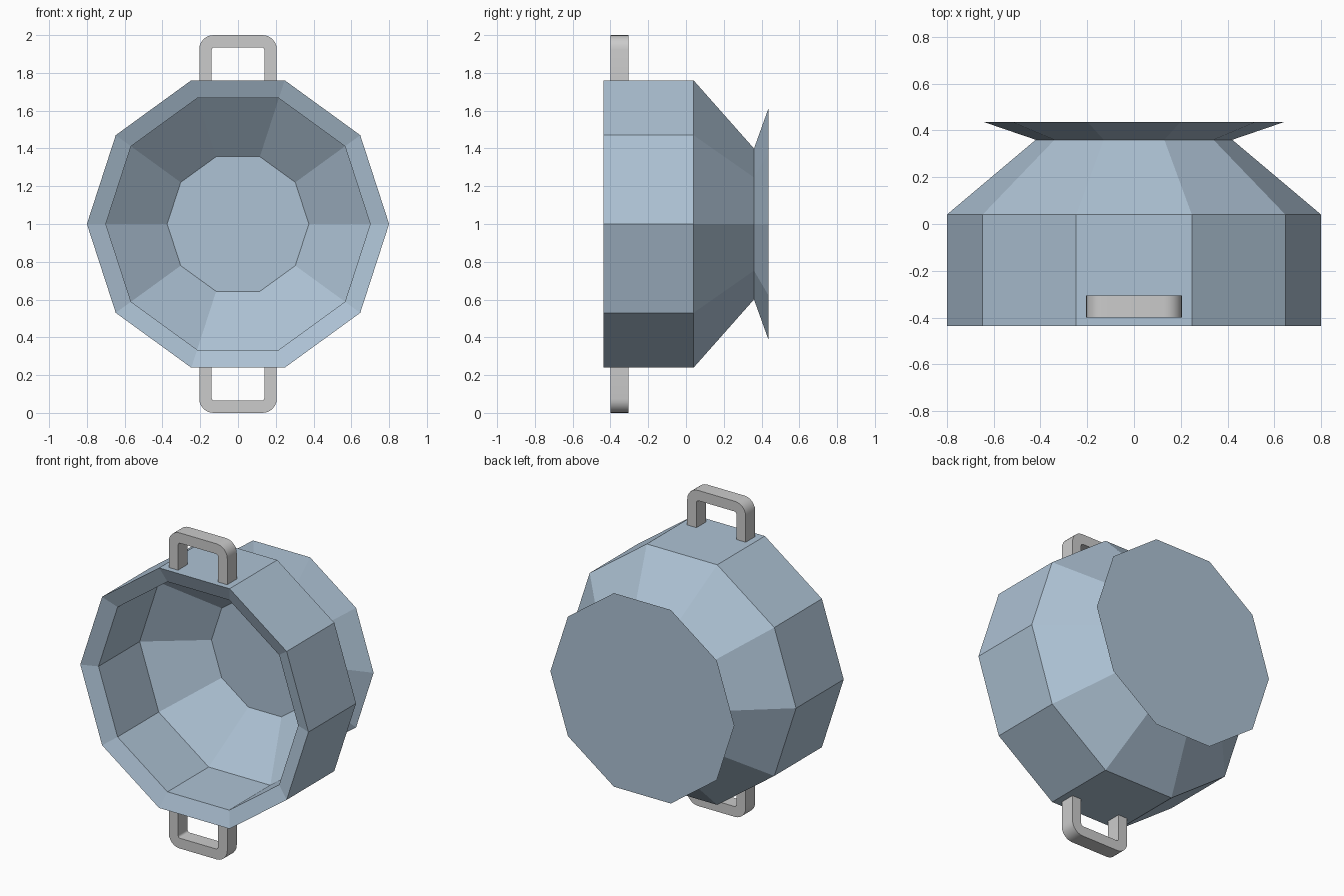
import bpy, bmesh
from math import cos, sin, pi, radians

if "Cube" in bpy.data.objects:
    bpy.data.objects.remove(bpy.data.objects["Cube"])

SIDES = 10
blue = bpy.data.materials.new("blue_grey")
blue.diffuse_color = (0.42, 0.54, 0.66, 1)
blue.use_nodes = True
blue.node_tree.nodes["Principled BSDF"].inputs["Base Color"].default_value = blue.diffuse_color


def make_object(name, bm):
    bmesh.ops.recalc_face_normals(bm, faces=bm.faces[:])
    mesh = bpy.data.meshes.new(name)
    bm.to_mesh(mesh)
    bm.free()
    ob = bpy.data.objects.new(name, mesh)
    bpy.context.collection.objects.link(ob)
    return ob


# Ten-sided bowl lying on its side: (y, radius) from the inner floor to the foot
profile = [(0.27, 0.375), (0.015, 0.70), (-0.397, 0.70), (-0.437, 0.80),
           (0.04, 0.80), (0.36, 0.42), (0.437, 0.645)]
bm = bmesh.new()
rings = [[bm.verts.new((r * cos(2 * pi * i / SIDES), y, 1 + r * sin(2 * pi * i / SIDES)))
          for i in range(SIDES)] for y, r in profile]
for a, b in zip(rings, rings[1:]):
    for i in range(SIDES):
        j = (i + 1) % SIDES
        bm.faces.new((a[i], a[j], b[j], b[i]))
bm.faces.new(rings[0])
bm.faces.new(rings[-1])
bowl = make_object("bowl", bm)
bowl.data.materials.append(blue)


def arch(half_width, top, radius, bottom, steps=6):
    """Outline of an upside-down U with rounded corners, in (x, z)."""
    right = [(half_width - radius + radius * cos(t * pi / 2 / steps),
              top - radius + radius * sin(t * pi / 2 / steps)) for t in range(steps + 1)]
    right.insert(0, (half_width, bottom))
    return right + [(-x, z) for x, z in reversed(right)]


# Rounded loop handles, mirrored above and below
def make_handle(name, sign):
    bm = bmesh.new()
    outer = arch(0.205, 1.0, 0.075, 0.73)
    inner = arch(0.14, 0.935, 0.015, 0.73)
    sections = []
    for (xo, zo), (xi, zi) in zip(outer, inner):
        corners = ((xo, -0.40, zo), (xo, -0.305, zo), (xi, -0.305, zi), (xi, -0.40, zi))
        sections.append([bm.verts.new((x, y, 1 + sign * z)) for x, y, z in corners])
    for a, b in zip(sections, sections[1:]):
        for i in range(4):
            j = (i + 1) % 4
            bm.faces.new((a[i], a[j], b[j], b[i]))
    bm.faces.new(sections[0])
    bm.faces.new(sections[-1])
    ob = make_object(name, bm)
    bpy.ops.object.select_all(action='DESELECT')
    ob.select_set(True)
    bpy.context.view_layer.objects.active = ob
    bpy.ops.object.shade_smooth_by_angle(angle=radians(35))


make_handle("top_handle", 1)
make_handle("bottom_handle", -1)
